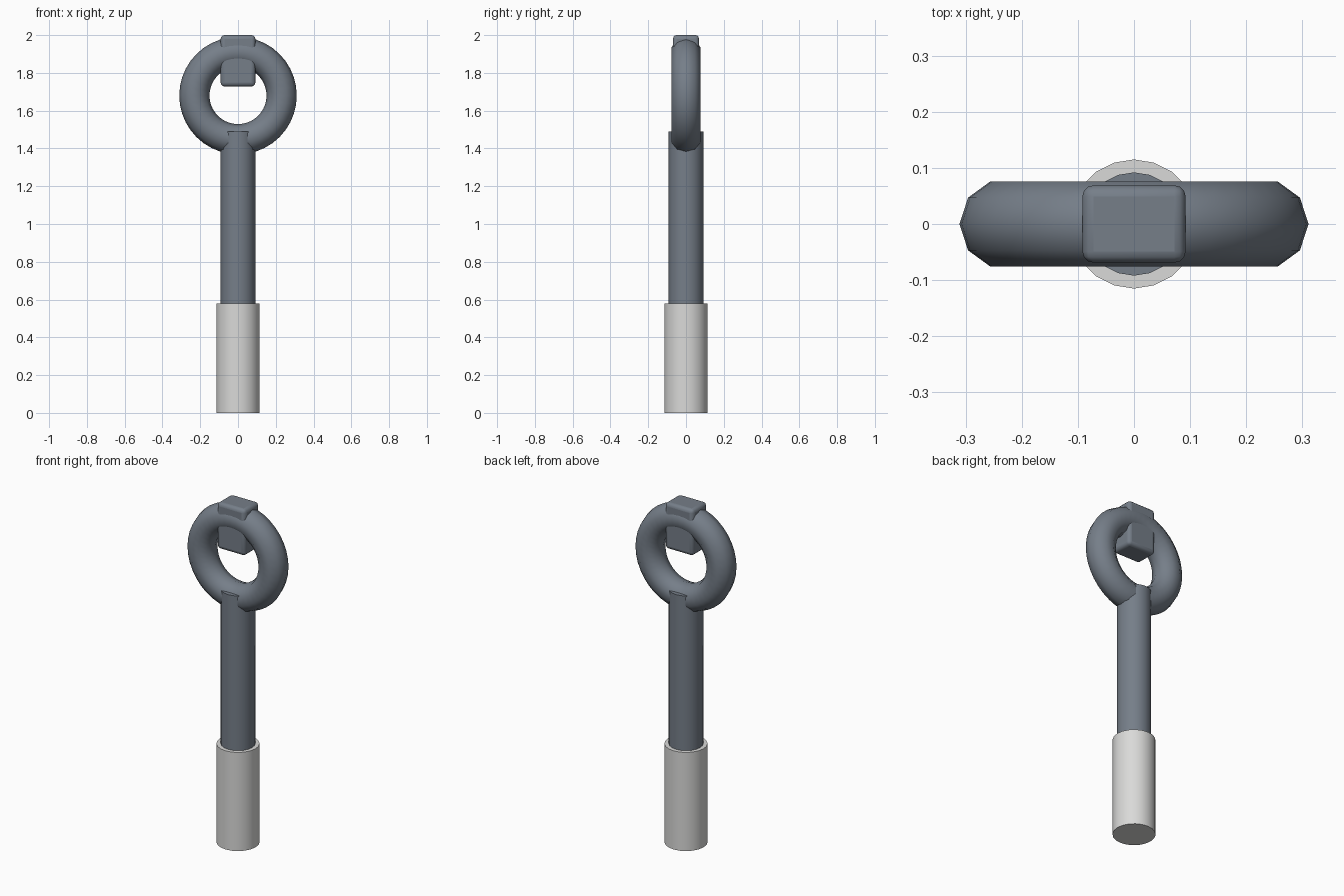
import bpy, math

if "Cube" in bpy.data.objects:
    bpy.data.objects.remove(bpy.data.objects["Cube"])


def material(name, rgb):
    m = bpy.data.materials.new(name)
    m.diffuse_color = (*rgb, 1)
    m.use_nodes = True
    m.node_tree.nodes["Principled BSDF"].inputs["Base Color"].default_value = m.diffuse_color
    return m


steel = material("blue grey steel", (0.18, 0.21, 0.25))
pale = material("pale grey", (0.70, 0.70, 0.69))


def finish(name, mat, angle=40):
    o = bpy.context.object
    o.name = name
    o.data.materials.append(mat)
    bpy.ops.object.shade_smooth_by_angle(angle=math.radians(angle))
    return o


def cylinder(name, mat, radius, z0, z1, sides):
    bpy.ops.mesh.primitive_cylinder_add(vertices=sides, radius=radius, depth=z1 - z0,
                                        location=(0, 0, (z0 + z1) / 2))
    return finish(name, mat)


# Handle grip and shaft
cylinder("grip", pale, 0.115, 0, 0.58, 20)
cylinder("shaft", steel, 0.092, 0.50, 1.49, 20)

# Ring standing on the shaft, facing the front
bpy.ops.mesh.primitive_torus_add(major_radius=0.231, minor_radius=0.08,
                                 major_segments=40, minor_segments=10,
                                 location=(0, 0, 1.68), rotation=(math.pi / 2, 0, 0))
finish("ring", steel, 60)

# Rounded block clamped through the top of the ring
bpy.ops.mesh.primitive_cube_add(size=1, location=(0, 0, 1.864))
block = bpy.context.object
block.scale = (0.184, 0.138, 0.272)
bpy.ops.object.transform_apply(location=False, rotation=False, scale=True)
bevel = block.modifiers.new("rounded edges", 'BEVEL')
bevel.width = 0.02
bevel.segments = 3
finish("top_block", steel)
